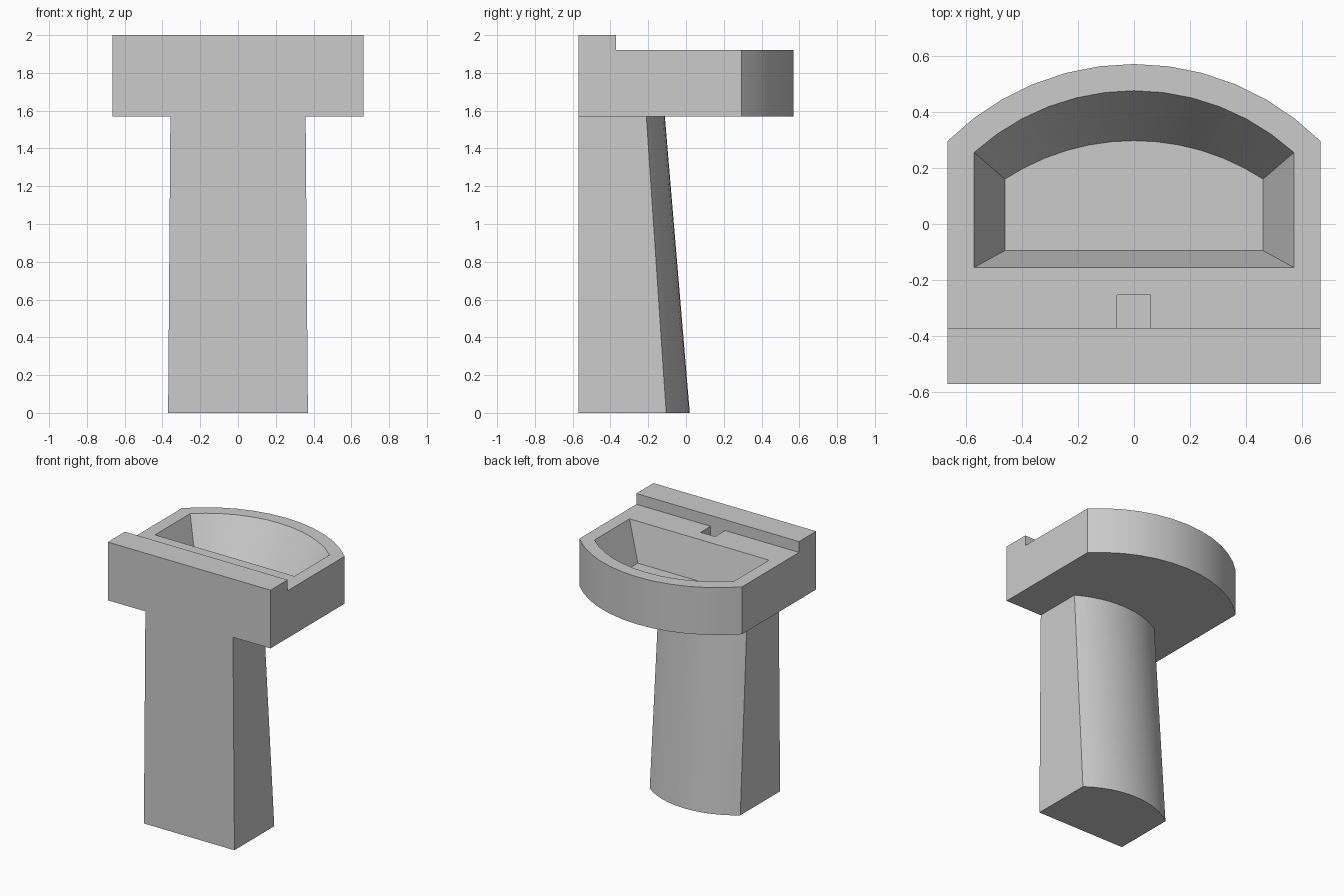
import bpy, bmesh, math

if "Cube" in bpy.data.objects:
    bpy.data.objects.remove(bpy.data.objects["Cube"])

SEG = 12  # segments in every curved front


def outline(hw, y_back, y_side, y_apex):
    """D-shaped outline: straight back and sides, circular arc at +y."""
    s = y_apex - y_side
    r = (hw * hw + s * s) / (2 * s)
    a = math.asin(hw / r)
    pts = [(-hw, y_back), (hw, y_back)]
    for i in range(SEG + 1):
        t = a - 2 * a * i / SEG
        pts.append((r * math.sin(t), y_apex - r + r * math.cos(t)))
    return pts


def loft(name, rings, cap_top=True):
    """Skin a stack of (z, outline) rings, bottom to top."""
    bm = bmesh.new()
    loops = [[bm.verts.new((x, y, z)) for x, y in pts] for z, pts in rings]
    n = len(loops[0])
    for lo, hi in zip(loops, loops[1:]):
        for i in range(n):
            j = (i + 1) % n
            bm.faces.new((lo[i], lo[j], hi[j], hi[i]))
    bm.faces.new(loops[0][::-1])
    if cap_top:
        bm.faces.new(loops[-1])
    mesh = bpy.data.meshes.new(name)
    bm.to_mesh(mesh)
    bm.free()
    obj = bpy.data.objects.new(name, mesh)
    bpy.context.collection.objects.link(obj)
    return obj


def rect(x0, x1, y0, y1):
    return [(x0, y0), (x1, y0), (x1, y1), (x0, y1)]


def activate(obj):
    bpy.ops.object.select_all(action='DESELECT')
    obj.select_set(True)
    bpy.context.view_layer.objects.active = obj


def cut(obj, cutter):
    cutter.hide_render = True
    mod = obj.modifiers.new("cut", 'BOOLEAN')
    mod.operation = 'DIFFERENCE'
    mod.solver = 'EXACT'
    mod.object = cutter
    activate(obj)
    bpy.ops.object.modifier_apply(modifier=mod.name)
    bpy.data.objects.remove(cutter)


# Basin block, full height of the backsplash
body = outline(0.665, -0.57, 0.295, 0.57)
basin = loft("basin", [(1.57, body), (2.0, body)])

# Lower the deck in front of the backsplash
deck = rect(-1, 1, -0.37, 1)
cut(basin, loft("deck_cutter", [(1.92, deck), (2.2, deck)]))

# Tapered bowl
rim = outline(0.57, -0.155, 0.255, 0.475)
floor = outline(0.46, -0.095, 0.16, 0.297)
cut(basin, loft("bowl_cutter", [(1.645, floor), (1.92, rim), (2.1, rim)]))

# Square tap recess against the backsplash
tap = rect(-0.06, 0.058, -0.37, -0.253)
cut(basin, loft("tap_cutter", [(1.81, tap), (1.98, tap)]))

# Tapered pedestal with a curved front, closed on top by the basin
pedestal = loft("pedestal", [
    (0.0, outline(0.37, -0.57, -0.105, 0.02)),
    (1.57, outline(0.358, -0.57, -0.21, -0.112)),
], cap_top=False)

for part in (basin, pedestal):
    activate(part)
    bpy.ops.object.shade_smooth_by_angle(angle=math.radians(25))
